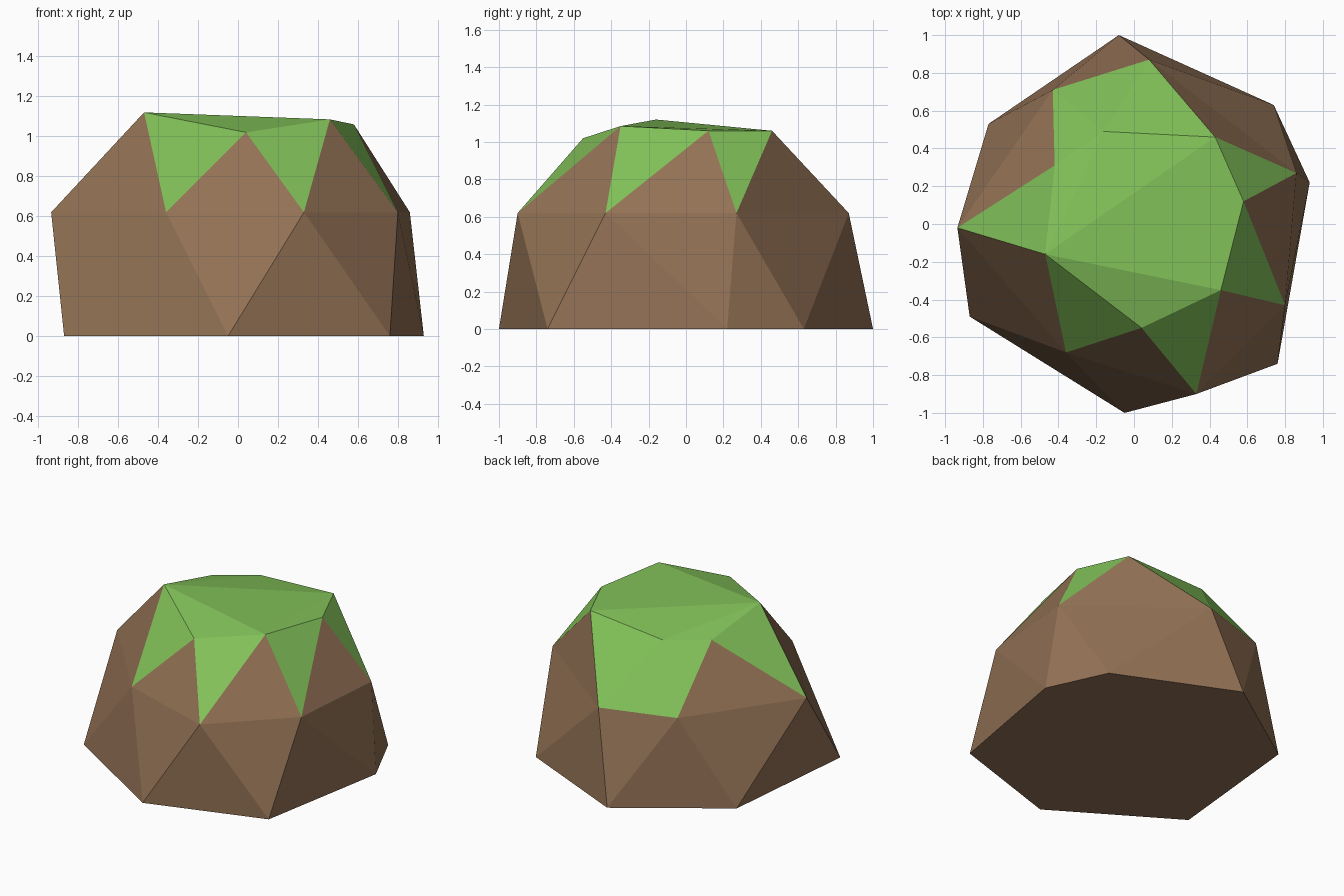
import bpy
import bmesh

if "Cube" in bpy.data.objects:
    bpy.data.objects.remove(bpy.data.objects["Cube"])


def material(name, rgb):
    m = bpy.data.materials.new(name)
    m.diffuse_color = (*rgb, 1.0)
    m.use_nodes = True
    m.node_tree.nodes["Principled BSDF"].inputs["Base Color"].default_value = m.diffuse_color
    return m


STONE, GRASS = 0, 1
SIDES = 7

# Three staggered seven-sided rings: ground outline, shoulder, crown
base = [(-0.87, -0.49), (-0.05, -1.0), (0.76, -0.74), (0.93, 0.22),
        (0.74, 0.63), (-0.08, 1.0), (-0.77, 0.53)]
shoulder = [(-0.36, -0.68), (0.33, -0.90), (0.80, -0.43), (0.86, 0.27),
            (0.08, 0.87), (-0.43, 0.71), (-0.935, -0.02)]
crown = [(-0.47, -0.16, 1.12), (0.04, -0.55, 1.02), (0.46, -0.35, 1.085),
         (0.58, 0.12, 1.06), (0.43, 0.46, 1.06), (-0.16, 0.49, 1.02),
         (-0.42, 0.31, 1.02)]

bm = bmesh.new()
b = [bm.verts.new((x, y, 0.0)) for x, y in base]
s = [bm.verts.new((x, y, 0.62)) for x, y in shoulder]
t = [bm.verts.new(p) for p in crown]


def face(verts, mat):
    bm.faces.new(verts).material_index = mat


# Flat underside
face(b[::-1], STONE)

for i in range(SIDES):
    j = (i + 1) % SIDES
    # Lower stone band
    face((b[i], b[j], s[i]), STONE)
    face((b[j], s[j], s[i]), STONE)
    # Upper band: grass tongues hang down between stone facets
    face((t[i], s[i], t[j]), GRASS)
    face((s[i], s[j], t[j]), GRASS if i == 4 else STONE)

# Faceted grassy top
for tri in ((0, 1, 2), (2, 3, 4), (0, 2, 4), (0, 4, 5), (0, 5, 6)):
    face([t[k] for k in tri], GRASS)

bmesh.ops.recalc_face_normals(bm, faces=bm.faces)
mesh = bpy.data.meshes.new("grassy_rock")
bm.to_mesh(mesh)
bm.free()
mesh.materials.append(material("brown_stone", (0.29, 0.166, 0.09)))
mesh.materials.append(material("green_grass", (0.22, 0.53, 0.098)))
bpy.context.collection.objects.link(bpy.data.objects.new("grassy_rock", mesh))
